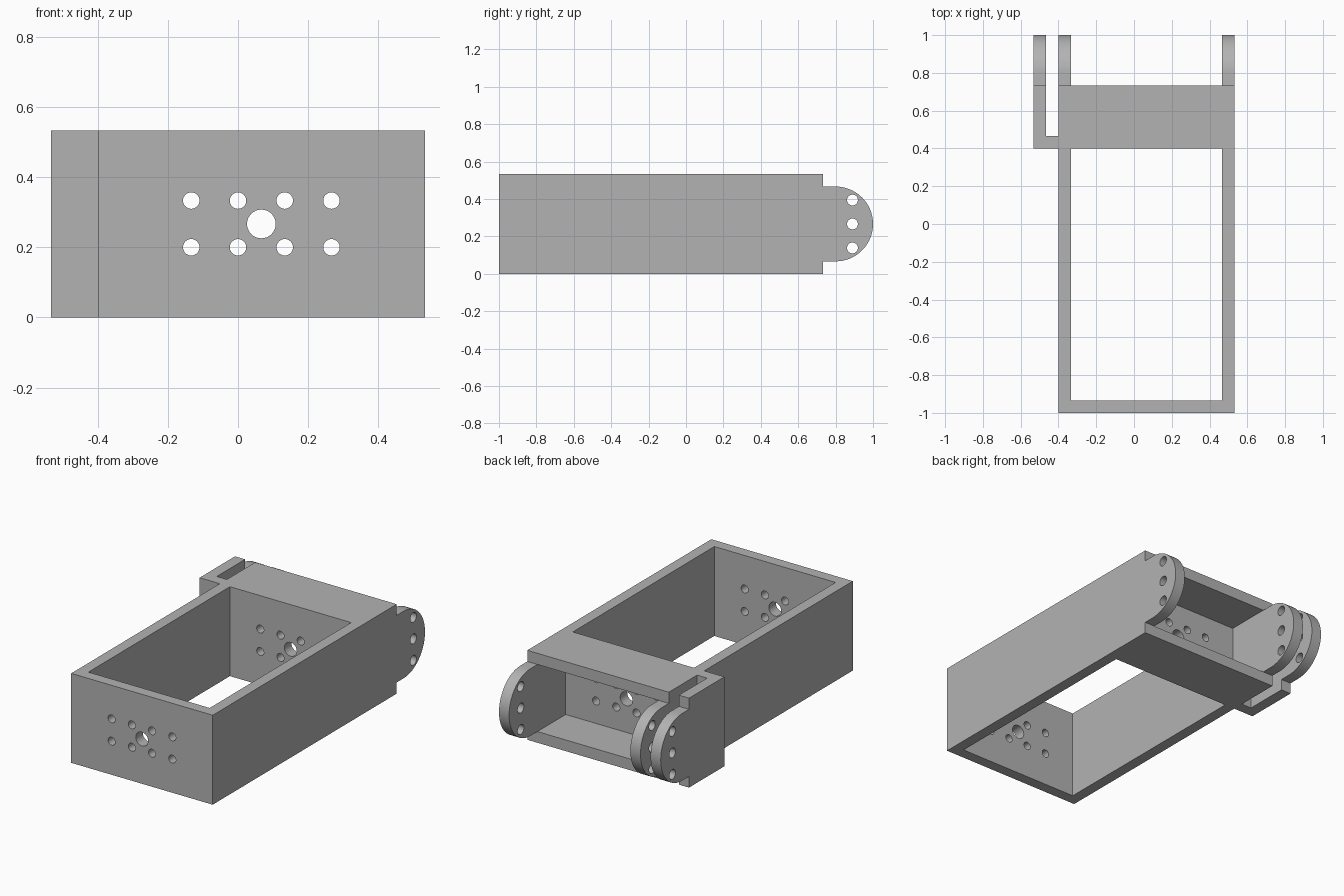
import bpy, bmesh, math
from mathutils import Matrix, Vector

if "Cube" in bpy.data.objects:
    bpy.data.objects.remove(bpy.data.objects["Cube"])

T = 1 / 15            # wall thickness
H = 8 * T             # overall height
MID = H / 2

grey = bpy.data.materials.new("plain grey")
grey.diffuse_color = (0.45, 0.45, 0.45, 1)
grey.use_nodes = True
grey.node_tree.nodes["Principled BSDF"].inputs["Base Color"].default_value = grey.diffuse_color


def prism(name, points, offset):
    """Closed solid from a planar outline pushed along an offset."""
    bm = bmesh.new()
    face = bm.faces.new([bm.verts.new(p) for p in points])
    ext = bmesh.ops.extrude_face_region(bm, geom=[face])
    moved = [g for g in ext["geom"] if isinstance(g, bmesh.types.BMVert)]
    bmesh.ops.translate(bm, verts=moved, vec=Vector(offset))
    bmesh.ops.recalc_face_normals(bm, faces=bm.faces[:])
    mesh = bpy.data.meshes.new(name)
    bm.to_mesh(mesh)
    bm.free()
    mesh.materials.append(grey)
    obj = bpy.data.objects.new(name, mesh)
    bpy.context.collection.objects.link(obj)
    return obj


def box(name, x0, x1, y0, y1, z0, z1):
    return prism(name, [(x0, y0, z0), (x1, y0, z0), (x1, y1, z0), (x0, y1, z0)],
                 (0, 0, z1 - z0))


def side_plate(name, x, y0):
    """Upright plate with a narrower round-ended hinge tab at the back."""
    shoulder, r, cy = 11 * T, 3 * T, 12 * T
    pts = [(x, y0, 0), (x, shoulder, 0), (x, shoulder, MID - r)]
    for i in range(33):
        a = -math.pi / 2 + math.pi * i / 32
        pts.append((x, cy + r * math.cos(a), MID + r * math.sin(a)))
    pts += [(x, shoulder, MID + r), (x, shoulder, H), (x, y0, H)]
    return prism(name, pts, (T, 0, 0))


def drill(axis, a, b, r):
    """Cylinder cutter along x at (y, z) or along y at (x, z)."""
    ring = []
    for i in range(32):
        t = 2 * math.pi * i / 32
        u, v = a + r * math.cos(t), b + r * math.sin(t)
        ring.append((-0.7, u, v) if axis == "x" else (u, -1.2, v))
    return prism("drill", ring, (1.4, 0, 0) if axis == "x" else (0, 2.0, 0))


def combine(target, other, operation):
    mod = target.modifiers.new("combine", "BOOLEAN")
    mod.operation = operation
    mod.solver = "EXACT"
    mod.object = other
    bpy.context.view_layer.objects.active = target
    bpy.ops.object.modifier_apply(modifier=mod.name)
    bpy.data.objects.remove(other, do_unlink=True)


# Frame: two long sides, front wall, cross wall, rear top and bottom plates
frame = side_plate("bracket_frame", 7 * T, -1)
parts = [
    side_plate("left_side", -6 * T, -1),
    box("front_wall", -6 * T, 8 * T, -1, -14 * T, 0, H),
    box("cross_wall", -6 * T, 8 * T, 6 * T, 7 * T, 0, H),
    box("rear_bottom_plate", -6 * T, 8 * T, 6 * T, 11 * T, 0, T),
    box("rear_top_plate", -6 * T, 8 * T, 6 * T, 11 * T, H - T, H),
    # Outer hinge plate and the bridge that carries it
    side_plate("outer_hinge_plate", -8 * T, 6 * T),
    box("hinge_bridge", -8 * T, -5 * T, 6 * T, 7 * T, 0, H),
]
for part in parts:
    combine(frame, part, "UNION")

# Hinge holes through all three tabs
for dz in (-0.128, 0, 0.128):
    combine(frame, drill("x", 0.89, MID + dz, 0.029), "DIFFERENCE")

# Mounting holes through the front and cross walls
for x in (-2 * T, 0, 2 * T, 4 * T):
    for z in (3 * T, 5 * T):
        combine(frame, drill("y", x, z, 0.0235), "DIFFERENCE")
combine(frame, drill("y", T, MID, 0.041), "DIFFERENCE")

# Merge coplanar leftovers, then smooth only the curved surfaces
bm = bmesh.new()
bm.from_mesh(frame.data)
bmesh.ops.remove_doubles(bm, verts=bm.verts[:], dist=1e-5)
bmesh.ops.dissolve_limit(bm, angle_limit=0.01, verts=bm.verts[:], edges=bm.edges[:])
bm.to_mesh(frame.data)
bm.free()
bpy.ops.object.select_all(action="DESELECT")
frame.select_set(True)
bpy.context.view_layer.objects.active = frame
bpy.ops.object.shade_smooth_by_angle(angle=math.radians(30))
